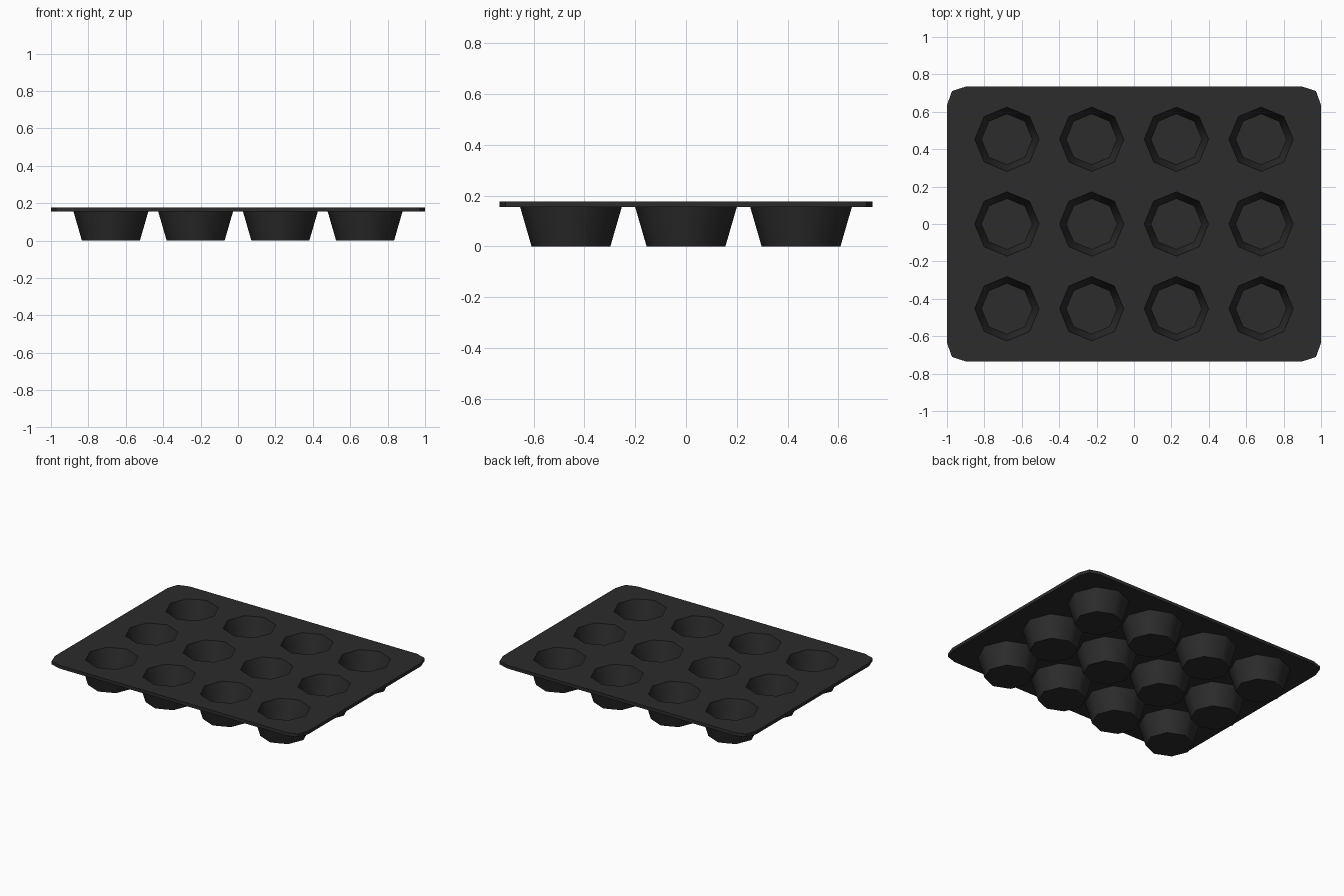
import bpy, bmesh, math

if "Cube" in bpy.data.objects:
    bpy.data.objects.remove(bpy.data.objects["Cube"])

PITCH = 0.453
CENTRES = [(PITCH * (i - 1.5), PITCH * (j - 1)) for i in range(4) for j in range(3)]
Z_TOP, Z_UNDER, Z_FLOOR = 0.178, 0.155, 0.022

bm = bmesh.new()


def ring(points, z):
    return [bm.verts.new((x, y, z)) for x, y in points]


def octagon(c, r, z):
    return ring([(c[0] + r * math.cos(k * math.pi / 4),
                  c[1] + r * math.sin(k * math.pi / 4)) for k in range(8)], z)


def loop_edges(vs):
    return [bm.edges.new((vs[k], vs[(k + 1) % len(vs)])) for k in range(len(vs))]


def wall(a, b):
    n = len(a)
    for k in range(n):
        bm.faces.new((a[k], a[(k + 1) % n], b[(k + 1) % n], b[k]))


# tray outline with clipped corners
corner = [(1.0, 0.635), (0.973, 0.711), (0.898, 0.735)]
outline = (corner + [(-x, y) for x, y in reversed(corner)]
           + [(-x, -y) for x, y in corner]
           + [(x, -y) for x, y in reversed(corner)])

# top and underside sheets, each with a hole per cup
sheets = []
for z, radius in ((Z_TOP, 0.172), (Z_UNDER, 0.200)):
    rim = ring(outline, z)
    holes = [octagon(c, radius, z) for c in CENTRES]
    edges = loop_edges(rim)
    for h in holes:
        edges += loop_edges(h)
    bmesh.ops.triangle_fill(bm, use_beauty=True, use_dissolve=False,
                            edges=edges, normal=(0, 0, 1))
    sheets.append((rim, holes))
wall(sheets[0][0], sheets[1][0])

# cup insides and outsides
for i, c in enumerate(CENTRES):
    for (_, holes), radius, z in zip(sheets, (0.136, 0.155), (Z_FLOOR, 0.0)):
        base = octagon(c, radius, z)
        wall(holes[i], base)
        bm.faces.new(base)

bmesh.ops.recalc_face_normals(bm, faces=bm.faces[:])
mesh = bpy.data.meshes.new("muffin_tray")
bm.to_mesh(mesh)
bm.free()
tray = bpy.data.objects.new("muffin_tray", mesh)
bpy.context.collection.objects.link(tray)

# dark metal finish
mat = bpy.data.materials.new("dark_metal")
mat.diffuse_color = (0.025, 0.025, 0.025, 1)
mat.use_nodes = True
mat.node_tree.nodes["Principled BSDF"].inputs["Base Color"].default_value = mat.diffuse_color
mesh.materials.append(mat)

# rounded cup sides, crisp rims
bpy.context.view_layer.objects.active = tray
tray.select_set(True)
bpy.ops.object.shade_smooth_by_angle(angle=math.radians(50))
